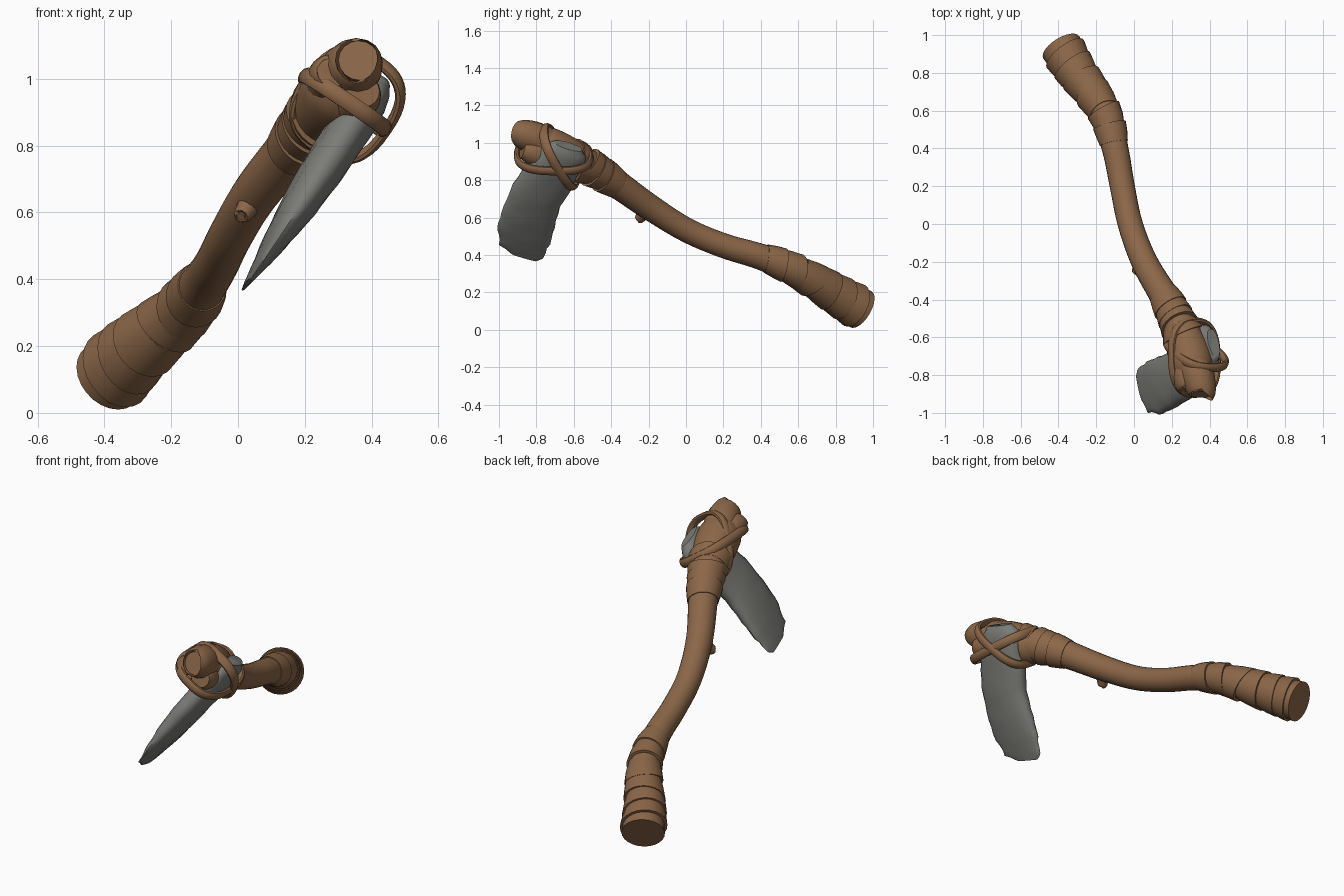
import bpy, bmesh, math, random
from mathutils import Vector

random.seed(4)
if "Cube" in bpy.data.objects:
    bpy.data.objects.remove(bpy.data.objects["Cube"], do_unlink=True)


def material(name, colour):
    m = bpy.data.materials.new(name)
    m.use_nodes = True
    m.diffuse_color = (*colour, 1)
    m.node_tree.nodes["Principled BSDF"].inputs["Base Color"].default_value = (*colour, 1)
    return m


WOOD = material("brown wood", (0.26, 0.135, 0.065))
STONE = material("grey stone", (0.20, 0.20, 0.185))


def loft(name, rings, mat, closed=False, angle=35):
    """Skin a list of equal-length point rings; cap the ends unless closed."""
    bm = bmesh.new()
    rows = [[bm.verts.new(p) for p in ring] for ring in rings]
    n = len(rows[0])
    pairs = list(zip(rows, rows[1:])) + ([(rows[-1], rows[0])] if closed else [])
    for a, b in pairs:
        for i in range(n):
            j = (i + 1) % n
            bm.faces.new((a[i], a[j], b[j], b[i]))
    if not closed:
        bm.faces.new(rows[0])
        bm.faces.new(rows[-1])
    bmesh.ops.recalc_face_normals(bm, faces=bm.faces)
    mesh = bpy.data.meshes.new(name)
    bm.to_mesh(mesh)
    bm.free()
    mesh.materials.append(mat)
    ob = bpy.data.objects.new(name, mesh)
    bpy.context.collection.objects.link(ob)
    bpy.ops.object.select_all(action="DESELECT")
    ob.select_set(True)
    bpy.context.view_layer.objects.active = ob
    bpy.ops.object.shade_smooth_by_angle(angle=math.radians(angle))
    return ob


def spline(pts, t):
    """Smooth curve through the points (x, y, z, radius), t counted in points."""
    k = min(max(int(t), 0), len(pts) - 2)
    f = t - k
    p0, p1, p2, p3 = (Vector(pts[min(max(k + o, 0), len(pts) - 1)]) for o in (-1, 0, 1, 2))
    return 0.5 * (2 * p1 + (p2 - p0) * f + (2 * p0 - 5 * p1 + 4 * p2 - p3) * f * f
                  + (3 * p1 - p0 - 3 * p2 + p3) * f ** 3)


def ring_at(pts, t, grow=0.0, tilt=0.0, spin=0.0, sides=24):
    """Circle around the path at t, optionally thickened and slanted."""
    p = spline(pts, t)
    last = len(pts) - 1
    d = (spline(pts, min(t + .05, last)) - spline(pts, max(t - .05, 0))).to_3d().normalized()
    u = d.cross(Vector((0, 0, 1))).normalized()
    v = u.cross(d)
    out = []
    for i in range(sides):
        a = math.tau * i / sides
        r = p.w + grow
        out.append(p.to_3d() + (u * math.cos(a) + v * math.sin(a)) * r
                   + d * tilt * r * math.cos(a - spin))
    return out


def tube(name, pts, steps=6, sides=24):
    count = (len(pts) - 1) * steps
    return loft(name, [ring_at(pts, i / steps, sides=sides) for i in range(count + 1)], WOOD)


# Curved handle, from the flared butt to the head
handle = [(-.385, .935, .11, .112), (-.30, .80, .19, .098), (-.16, .60, .31, .080),
          (-.10, .40, .39, .070), (-.062, .20, .45, .066), (-.02, 0, .535, .066),
          (.055, -.20, .66, .070), (.17, -.40, .80, .078), (.24, -.54, .88, .092),
          (.285, -.66, .935, .112), (.31, -.75, .975, .112), (.325, -.80, 1.0, .09)]
tube("handle", handle)


# Overlapping slanted wrappings on the grip and the neck
def wrapping(name, start, end, bands, flip):
    width = (end - start) / bands
    for i in range(bands):
        a = start + i * width
        b = a + width * 1.15
        tilt, spin = random.uniform(.08, .3), random.uniform(0, math.tau)
        low, high = (.004, .014) if flip else (.014, .004)
        profile = [(a, -.006), (a, low), ((a + b) / 2, .011), (b, high), (b, -.006)]
        loft(f"{name}_{i + 1}",
             [ring_at(handle, t, g, tilt, spin) for t, g in profile], WOOD)


wrapping("grip_wrap", .35, 2.8, 6, False)
wrapping("neck_wrap", 6.85, 8.35, 4, True)

# Split tip and the side twig stub
tube("tip_prong_large", [(.29, -.68, .96, .085), (.335, -.80, 1.02, .09),
                         (.36, -.885, 1.05, .076), (.362, -.90, 1.055, .062)], 4, 16)
tube("tip_prong_small", [(.28, -.70, .95, .08), (.275, -.80, 1.0, .07),
                         (.28, -.865, 1.015, .058), (.282, -.88, 1.02, .045)], 4, 16)
tube("tip_lower_lump", [(.32, -.70, .91, .08), (.36, -.82, .95, .07),
                        (.375, -.875, .965, .05)], 4, 16)
tube("twig_stub", [(.055, -.19, .66, .05), (.025, -.235, .61, .032),
                   (.01, -.252, .59, .025), (.008, -.256, .587, .012)], 4, 12)

# Head axes: along the stone, across its width, through its thickness
L = Vector((.37, .24, .56)).normalized()
W = Vector((.32, -.84, .45))
W = (W - L * W.dot(L)).normalized()
N = L.cross(W)

# Stone blade: lens-shaped sections with chipped edges
base = Vector((.05, -.88, .42))
sections = [(-.035, -.03, .07, .006, 0), (0, 0, .125, .014, 0), (.09, .02, .148, .032, 0),
            (.2, .036, .15, .05, 0), (.34, .045, .15, .062, 0), (.48, .03, .148, .066, 0),
            (.6, .01, .135, .064, 0), (.68, -.01, .115, .055, 0), (.72, -.01, .08, .035, 0)]


def stone_section(t):
    if t < 1:
        k, f = 0, t
        s, c, a, b = (sections[0][i] * (1 - f) + sections[1][i] * f for i in range(4))
    else:
        k = min(int(t), len(sections) - 2)
        f = t - k
        s, c, a, b = (sections[k][i] * (1 - f) + sections[k + 1][i] * f for i in range(4))
    chip = [random.uniform(-.008, .006) for _ in range(2)]
    ring = []
    for i in range(20):
        ang = math.tau * i / 20
        co, si = math.cos(ang), math.sin(ang)
        edge = chip[co > 0] * co ** 2
        dent = 1 + random.uniform(-.05, .03)
        ring.append(base + L * s + W * (c + a * co + math.copysign(edge, co) * (edge > 0) -
                                       math.copysign(abs(edge), co) * (edge < 0))
                    + N * b * dent * math.copysign(abs(si) ** .85, si))
    return ring


loft("stone_blade", [stone_section(i / 3) for i in range((len(sections) - 1) * 3 + 1)],
     STONE, angle=50)

# Two flat lashings crossing diagonally over the stone
C = Vector((.32, -.71, .93))


def lashing(name, tip, back, half, shift):
    """Closed strap through a tip-side and a back-side point given as (l, w)."""
    p, q = (L * l + W * w for l, w in (tip, back))
    mid, axis = C + (p + q) / 2 + N * shift, (p - q) / 2
    side = axis.cross(N).normalized()
    rings = []
    for i in range(48):
        a = math.tau * i / 48
        co, si = math.cos(a), math.sin(a)
        ex = math.copysign(abs(co) ** .75, co)
        ey = math.copysign(abs(si) ** .75, si)
        centre = mid + axis * ex + N * half * ey
        out = (axis.normalized() * co + N * si).normalized()
        rings.append([centre + out * .016 * math.cos(b) + side * .026 * math.sin(b)
                      for b in (math.tau * k / 10 for k in range(10))])
    loft(name, rings, WOOD, closed=True)


lashing("lashing_low_front", (-.06, .185), (.06, -.19), .145, 0)
lashing("lashing_high_front", (.13, .10), (-.11, -.16), .14, .01)
